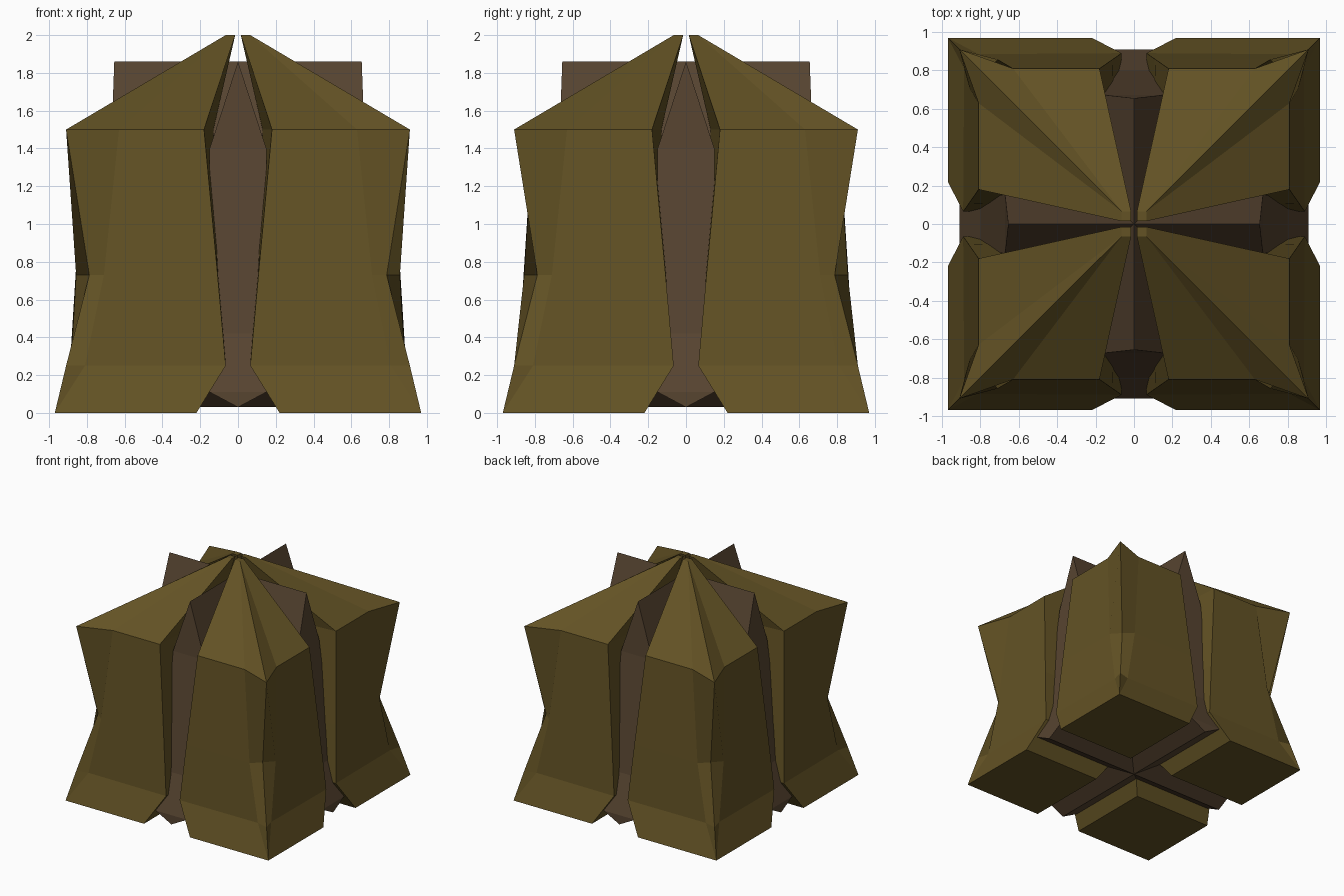
import bpy, bmesh

if "Cube" in bpy.data.objects:
    bpy.data.objects.remove(bpy.data.objects["Cube"])


def material(name, rgb):
    m = bpy.data.materials.new(name)
    m.diffuse_color = (*rgb, 1)
    m.use_nodes = True
    m.node_tree.nodes["Principled BSDF"].inputs["Base Color"].default_value = m.diffuse_color
    return m


def loft(name, rings, mat):
    """Skin closed rings of points from bottom to top, capping both ends."""
    bm = bmesh.new()
    loops = [[bm.verts.new(p) for p in ring] for ring in rings]
    n = len(loops[0])
    for low, high in zip(loops, loops[1:]):
        for i in range(n):
            j = (i + 1) % n
            bm.faces.new((low[i], low[j], high[j], high[i]))
    bm.faces.new(loops[0][::-1])
    bm.faces.new(loops[-1])
    bmesh.ops.remove_doubles(bm, verts=bm.verts, dist=0.0005)
    bmesh.ops.recalc_face_normals(bm, faces=bm.faces)
    mesh = bpy.data.meshes.new(name)
    bm.to_mesh(mesh)
    bm.free()
    mesh.materials.append(mat)
    obj = bpy.data.objects.new(name, mesh)
    bpy.context.collection.objects.link(obj)
    return obj


olive = material("olive", (0.125, 0.085, 0.018))
brown = material("brown", (0.095, 0.058, 0.030))


# Corner lobe: flared foot, pinched waist, eave and pointed top
def lobe_ring(z, inner, edge, split, corner):
    return [(inner, inner, z), (*edge[::-1], z), (*split[::-1], z),
            (corner, corner, z), (*split, z), (*edge, z)]


lobe = loft("corner_lobes", [
    lobe_ring(0.00, 0.22, (0.22, 0.97), (0.97, 0.97), 0.97),
    lobe_ring(0.25, 0.065, (0.065, 0.89), (0.81, 0.885), 0.91),
    lobe_ring(0.73, 0.09, (0.108, 0.86), (0.71, 0.857), 0.787),
    lobe_ring(1.50, 0.13, (0.18, 0.81), (0.63, 0.81), 0.91),
    lobe_ring(2.00, 0.015, (0.015, 0.065), (0.065, 0.065), 0.065),
], olive)
mirror = lobe.modifiers.new("four_corners", "MIRROR")
mirror.use_axis = (True, True, False)
mirror.use_mirror_merge = False

# Inner core: two crossed ribs with ridged top and keel
levels = [(0.03, 0, 0.91), (0.11, 0.15, 0.91), (0.42, 0.15, 0.80),
          (1.40, 0.15, 0.672), (1.86, 0, 0.655)]
rings = [[(w, l, z), (-w, l, z), (-w, -l, z), (w, -l, z)] for z, w, l in levels]
loft("rib_front_to_back", rings, brown)
loft("rib_side_to_side", [[(-y, x, z) for x, y, z in r] for r in rings], brown)
